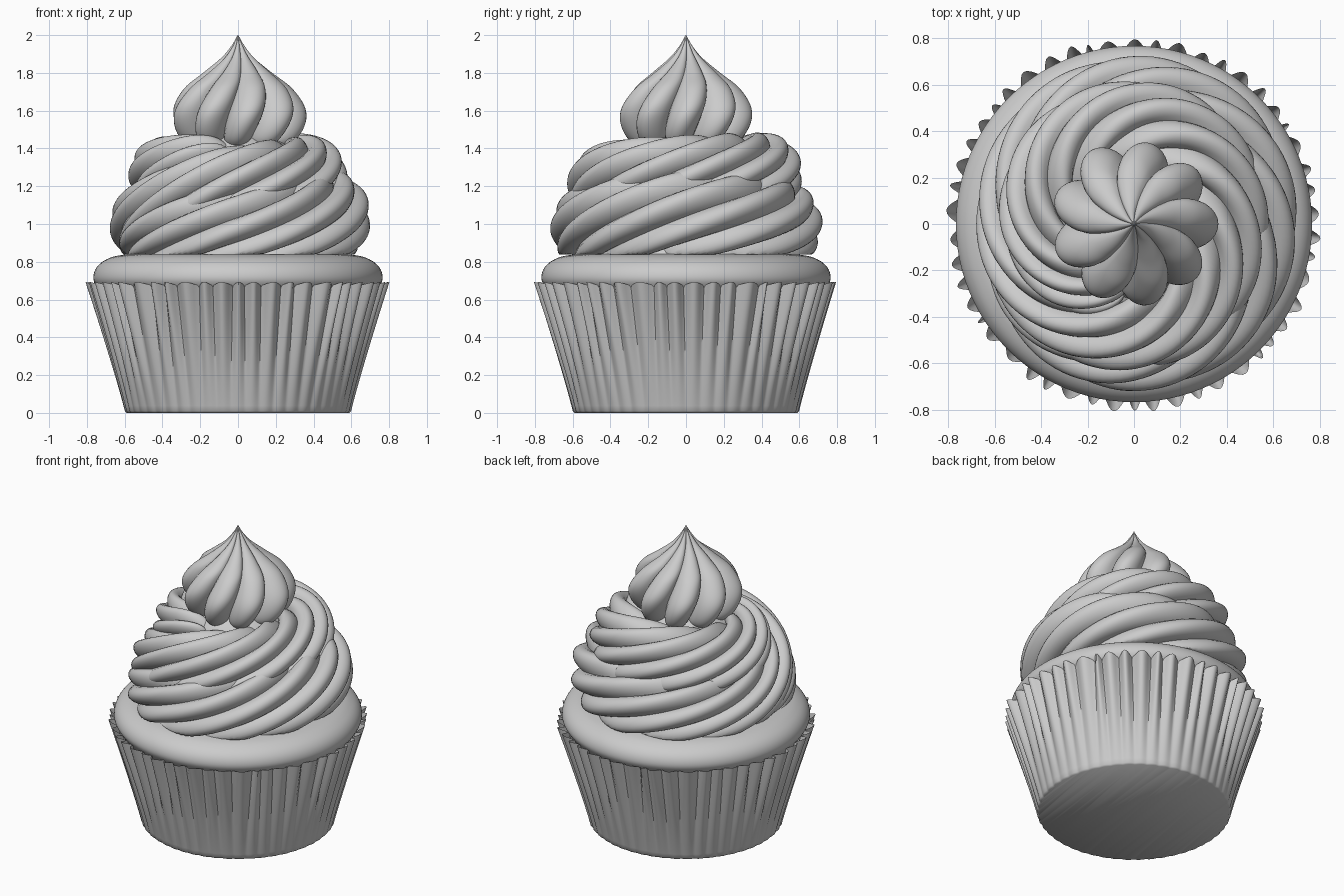
import bpy, math, random

if "Cube" in bpy.data.objects:
    bpy.data.objects.remove(bpy.data.objects["Cube"])

random.seed(4)
TAU = 2 * math.pi


def loft(name, rings, cap_start=False, cap_end=False, angle=45):
    """Skin a list of closed rings with quads."""
    n = len(rings[0])
    verts = [p for ring in rings for p in ring]
    faces = []
    for i in range(len(rings) - 1):
        for j in range(n):
            k = (j + 1) % n
            faces.append((i * n + j, i * n + k, (i + 1) * n + k, (i + 1) * n + j))
    if cap_start:
        faces.append(tuple(reversed(range(n))))
    if cap_end:
        faces.append(tuple(range((len(rings) - 1) * n, len(rings) * n)))
    mesh = bpy.data.meshes.new(name)
    mesh.from_pydata(verts, [], faces)
    obj = bpy.data.objects.new(name, mesh)
    bpy.context.collection.objects.link(obj)
    bpy.ops.object.select_all(action='DESELECT')
    obj.select_set(True)
    bpy.context.view_layer.objects.active = obj
    bpy.ops.object.shade_smooth_by_angle(angle=math.radians(angle))
    return obj


def smooth_keys(keys, u):
    """Catmull-Rom through evenly spaced keys, u in key units."""
    u = max(0.0, u)
    i = max(0, min(len(keys) - 2, int(math.floor(u))))
    f = u - i
    a, b = keys[max(i - 1, 0)], keys[i]
    c, d = keys[i + 1], keys[min(i + 2, len(keys) - 1)]
    return 0.5 * (2 * b + (c - a) * f + (2 * a - 5 * b + 4 * c - d) * f * f
                  + (3 * b - a - 3 * c + d) * f ** 3)


def spline(points, steps):
    xs, zs = zip(*points)
    n = len(points) - 1
    return [(max(0.0, smooth_keys(xs, n * i / steps)), smooth_keys(zs, n * i / steps))
            for i in range(steps + 1)]


def lathe(name, points, steps=32, n=96, **kw):
    rings = [[(r * math.cos(TAU * j / n), r * math.sin(TAU * j / n), z) for j in range(n)]
             for r, z in spline(points, steps)]
    return loft(name, rings, **kw)


# Pleated paper wrapper: pleats deepen towards the scalloped rim
PLEATS, SUB = 50, 10
depth = [random.uniform(0.75, 1.1) for _ in range(PLEATS)]
drift = [random.uniform(-0.04, 0.04) for _ in range(PLEATS)]
rings = []
for i in range(25):
    t = i / 24
    ring = []
    for j in range(PLEATS * SUB):
        p, s = divmod(j, SUB)
        u = s / SUB
        bump = math.sin(math.pi * u) ** 1.4
        shift = drift[p] * (1 - u) + drift[(p + 1) % PLEATS] * u
        a = TAU * j / (PLEATS * SUB) + shift * t
        inner = 0.594 + 0.152 * t
        r = inner + bump * depth[p] * (0.006 + 0.054 * t ** 1.3)
        z = 0.01 + t * (0.665 + 0.018 * bump)
        ring.append((r * math.cos(a), r * math.sin(a), z))
    rings.append(ring)
base = [(x * 0.985, y * 0.985, 0.0) for x, y, z in rings[0]]
wrapper = loft("wrapper", [base] + rings, cap_start=True, angle=50)

# Domed sponge top
lathe("cake", [(0.70, 0.60), (0.742, 0.66), (0.766, 0.71), (0.752, 0.765), (0.705, 0.808),
               (0.62, 0.835), (0.40, 0.852), (0.0, 0.86)], cap_start=True)

# Frosting core that fills the middle of the swirl
lathe("frosting_core", [(0.58, 0.82), (0.54, 0.90), (0.43, 1.10), (0.34, 1.30),
                        (0.24, 1.44), (0.0, 1.54)])

# Piped swirl: twisted star-shaped rope in two turns, keys every quarter turn from the front
Z = [0.98, 1.04, 1.00, 1.00, 1.19, 1.25, 1.27, 1.26, 1.33]
OUT = [0.715, 0.70, 0.72, 0.68, 0.63, 0.575, 0.615, 0.58, 0.43]
SIZE = [0.22, 0.25, 0.23, 0.20, 0.22, 0.215, 0.21, 0.20, 0.16]
LOBES, SUB, STEPS, START = 8, 12, 280, -1.1
rings = []
for i in range(STEPS + 1):
    u = START + (8 - START) * i / STEPS
    th = -math.pi / 2 - 0.1 + u * math.pi / 2
    zc, out, a = (smooth_keys(k, u) for k in (Z, OUT, SIZE))
    taper = max(0.0, min(1, (u - START) / 1.1, (8 - u) / 0.5))
    taper = math.sqrt(1 - (1 - taper) ** 2)
    if u < 0:                       # thin, low start tucked under the first turn
        zc += 0.07 * u
        out += 0.02 * u
        out -= 0.1 * (1 - taper)
    mid = out - a * (0.4 + 0.6 * taper if u < 0 else 1)
    a *= 0.04 + 0.96 * taper
    twist = th * 1.3
    ring = []
    for j in range(LOBES * SUB):
        ph = TAU * j / (LOBES * SUB) + twist
        v = (j % SUB) / SUB
        r = a * (0.76 + 0.26 * math.sin(math.pi * v ** 1.2) ** 0.75)
        c, s = math.cos(ph), math.sin(ph)
        rad = mid + r * math.copysign(abs(c) ** (0.95 if s > 0 else 0.8), c)
        z = max(0.838, zc + r * s)
        ring.append((rad * math.cos(th), rad * math.sin(th), z))
    rings.append(ring)
loft("frosting_swirl", rings, cap_start=True, cap_end=True, angle=50)

# Star-shaped peak with curving lobes drawn up to a point
LOBES, SUB = 9, 14
prof = spline([(0.20, 1.38), (0.30, 1.44), (0.352, 1.53), (0.35, 1.62), (0.285, 1.72),
               (0.185, 1.80), (0.088, 1.88), (0.034, 1.945), (0.002, 2.0)], 60)
size = [random.uniform(0.92, 1.05) for _ in range(LOBES)]
rings = []
for r, z in prof:
    h = (z - 1.38) / 0.62
    ring = []
    for j in range(LOBES * SUB):
        p, s = divmod(j, SUB)
        b = math.sin(math.pi * s / SUB) ** 0.75
        a = TAU * j / (LOBES * SUB) + 0.8 * h + 0.1
        rr = r * (0.72 + (0.29 * size[p]) * b)
        sag = 0.03 * (1 - b) * max(0, 1 - h)
        ring.append((rr * math.cos(a), rr * math.sin(a), z + sag))
    rings.append(ring)
loft("frosting_peak", rings, cap_start=True, cap_end=True, angle=50)
